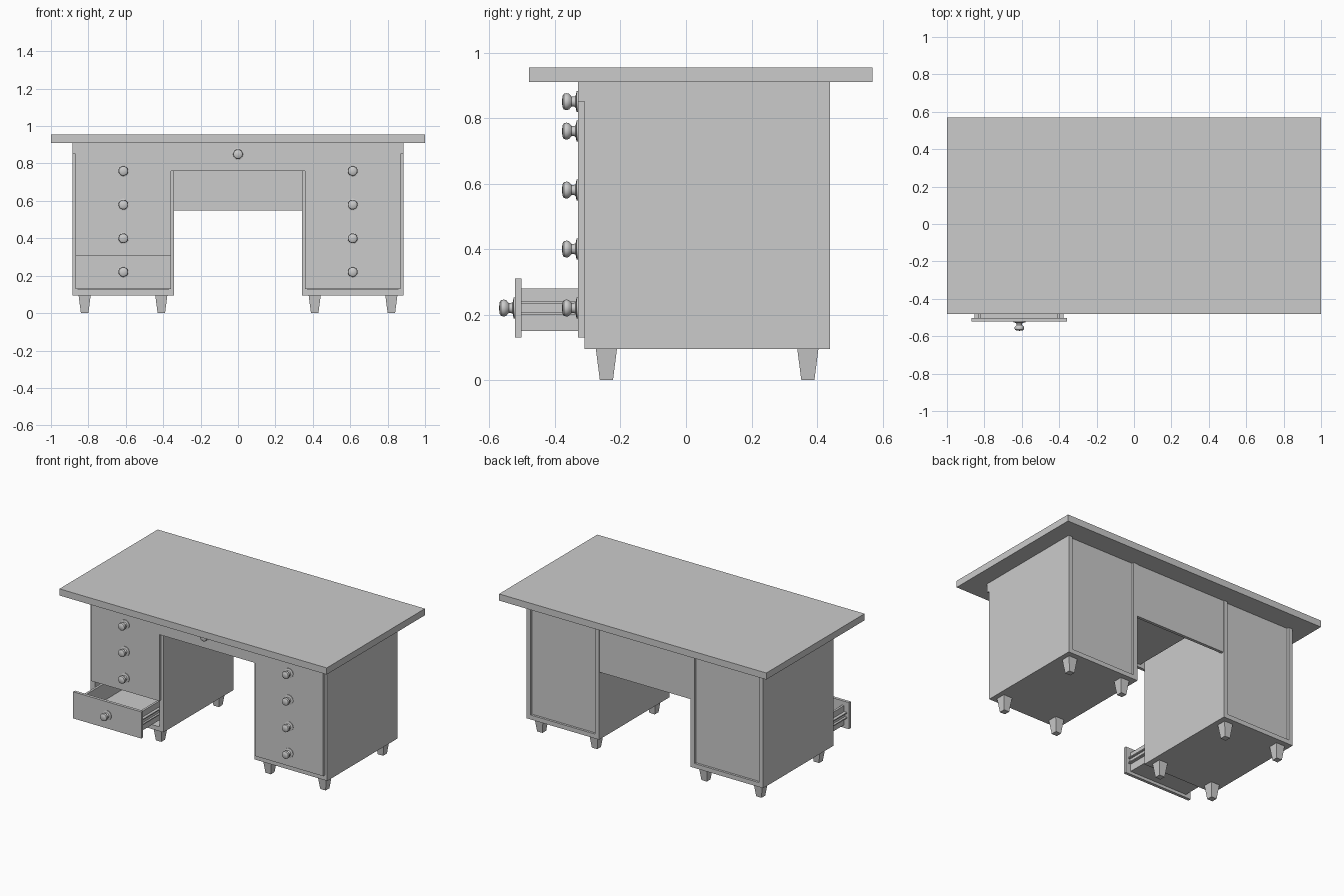
import bpy, bmesh
from mathutils import Vector

if "Cube" in bpy.data.objects:
    bpy.data.objects.remove(bpy.data.objects["Cube"])


def box(name, x, y, z):
    """Box from (min, max) ranges."""
    bm = bmesh.new()
    bmesh.ops.create_cube(bm, size=1)
    for v in bm.verts:
        v.co = Vector(r[0] if c < 0 else r[1] for c, r in zip(v.co, (x, y, z)))
    return finish(name, bm)


def finish(name, bm):
    bmesh.ops.recalc_face_normals(bm, faces=bm.faces)
    me = bpy.data.meshes.new(name)
    bm.to_mesh(me)
    bm.free()
    ob = bpy.data.objects.new(name, me)
    bpy.context.collection.objects.link(ob)
    return ob


def span(s, a, b):
    """X range, mirrored when s is -1."""
    return tuple(sorted((s * a, s * b)))


# Turned knob: radius and distance out from the drawer front
KNOB = [(0, 0), (0.032, 0), (0.032, 0.004), (0.018, 0.007), (0.015, 0.012),
        (0.015, 0.019), (0.024, 0.027), (0.026, 0.034), (0.024, 0.043),
        (0.017, 0.047), (0, 0.049)]


def knob(x, y, z):
    bm = bmesh.new()
    vs = [bm.verts.new((x + r, y - d, z)) for r, d in KNOB]
    es = [bm.edges.new(p) for p in zip(vs, vs[1:])]
    bmesh.ops.spin(bm, geom=vs + es, cent=(x, y, z), axis=(0, 1, 0),
                   angle=6.283185307, steps=24)
    bmesh.ops.remove_doubles(bm, verts=bm.verts, dist=1e-5)
    ob = finish("drawer_knob", bm)
    bpy.ops.object.select_all(action='DESELECT')
    bpy.context.view_layer.objects.active = ob
    ob.select_set(True)
    bpy.ops.object.shade_smooth_by_angle(angle=0.7)


def tray(x, y, z, t=0.015):
    """Open drawer box."""
    box("drawer_bottom", x, y, (z[0], z[0] + t))
    box("drawer_back", x, (y[1] - t, y[1]), z)
    box("drawer_side", (x[0], x[0] + t), y, z)
    box("drawer_side", (x[1] - t, x[1]), y, z)


def foot(x, y):
    bm = bmesh.new()
    bmesh.ops.create_cube(bm, size=1)
    for v in bm.verts:
        w = 0.065 if v.co.z > 0 else 0.04
        v.co = Vector((x + v.co.x * w, y + v.co.y * w, 0.097 if v.co.z > 0 else 0))
    finish("foot", bm)


# Table top
box("desk_top", (-1, 1), (-0.48, 0.57), (0.91, 0.955))

for s in (-1, 1):
    # Pedestal carcass with recessed back
    box("pedestal_outer_side", span(s, 0.855, 0.885), (-0.31, 0.44), (0.095, 0.91))
    box("pedestal_inner_side", span(s, 0.342, 0.372), (-0.31, 0.44), (0.095, 0.91))
    box("pedestal_bottom", span(s, 0.372, 0.855), (-0.31, 0.44), (0.095, 0.125))
    box("pedestal_back", span(s, 0.372, 0.855), (0.41, 0.425), (0.125, 0.91))
    for x in (0.41, 0.82):
        for y in (-0.243, 0.372):
            foot(s * x, y)

    # Drawers, with the lowest left one pulled out
    for i in range(4):
        z = 0.13 + 0.18 * i
        is_open = s < 0 and i == 0
        y = -0.522 if is_open else -0.33
        box("drawer_front", span(s, 0.358, 0.868), (y, y + 0.02), (z, z + 0.18))
        tray(span(s, 0.395, 0.832), (y + 0.02, y + 0.7), (z + 0.02, z + 0.15))
        knob(s * 0.613, y, z + 0.09)
        if is_open:
            # Runners: thin web with two lips
            for a, b, lip in ((0.832, 0.838, 0.853), (0.389, 0.395, 0.376)):
                box("runner_web", span(s, a, b), (y + 0.02, y + 0.6), (0.2, 0.24))
                edge = b if lip > b else a
                for zz in (0.2, 0.233):
                    box("runner_lip", span(s, edge, lip), (y + 0.02, y + 0.6), (zz, zz + 0.007))

# Top rail, centre drawer and modesty panel
box("front_rail", (-0.885, 0.885), (-0.33, -0.31), (0.85, 0.91))
box("centre_drawer_front", (-0.358, 0.358), (-0.33, -0.31), (0.76, 0.85))
tray((-0.31, 0.31), (-0.31, 0.36), (0.78, 0.88))
knob(0, -0.33, 0.85)
box("modesty_panel", (-0.342, 0.342), (0.415, 0.435), (0.55, 0.91))
